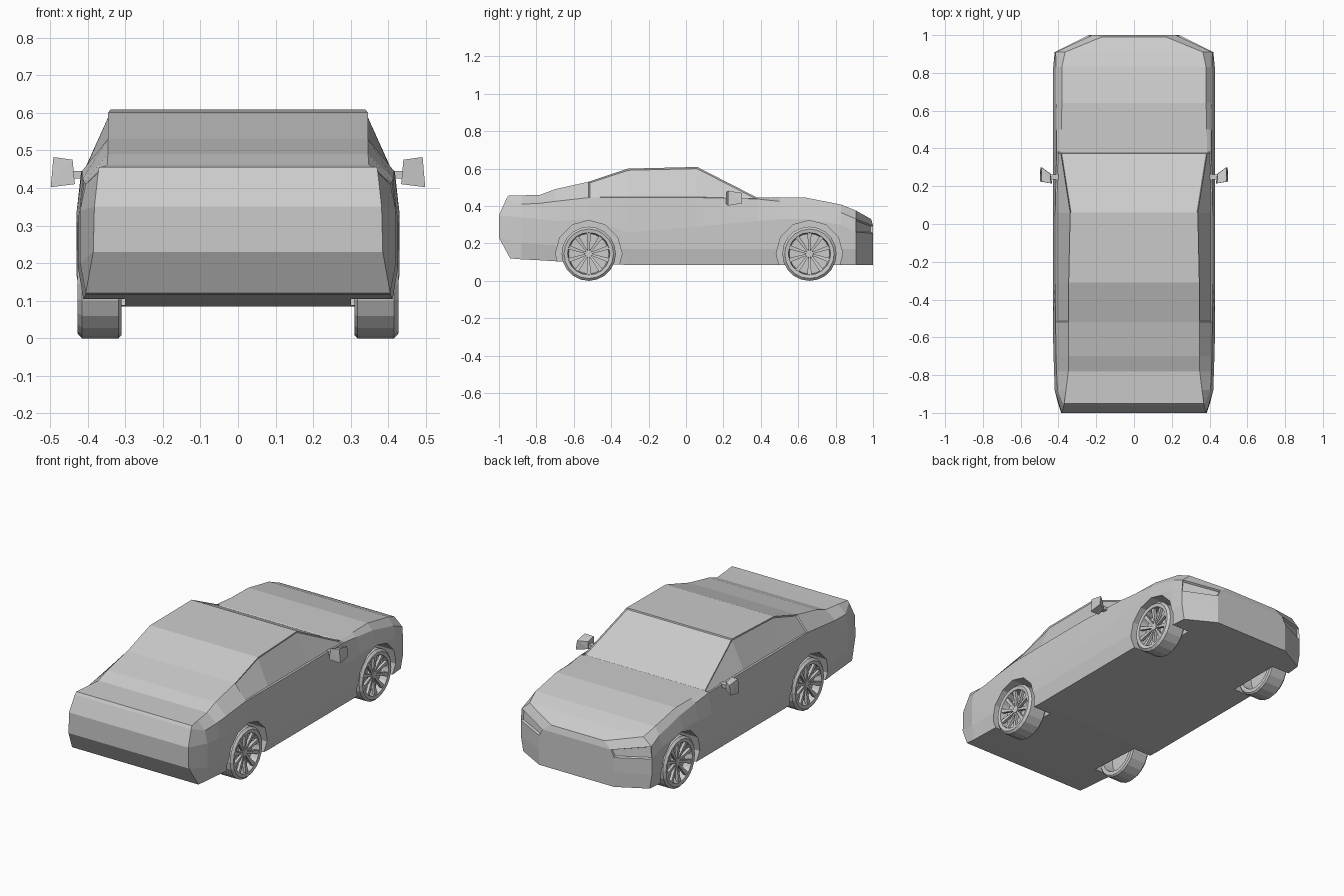
import bpy, bmesh
from math import pi, sin, cos
from mathutils import Vector

if "Cube" in bpy.data.objects:
    bpy.data.objects.remove(bpy.data.objects["Cube"])

WHEEL_Y, WHEEL_Z = (-0.52, 0.66), 0.145


def make_object(name, bm, mirror=False):
    bmesh.ops.recalc_face_normals(bm, faces=bm.faces[:])
    me = bpy.data.meshes.new(name)
    bm.to_mesh(me)
    bm.free()
    ob = bpy.data.objects.new(name, me)
    bpy.context.collection.objects.link(ob)
    if mirror:
        ob.modifiers.new("Mirror", 'MIRROR')
    return ob


def add_hull(bm, points):
    """Convex solid through a few points."""
    vs = [bm.verts.new(p) for p in points]
    bmesh.ops.convex_hull(bm, input=vs)


def box_points(x0, x1, y0, y1, z0, z1):
    return [(x, y, z) for x in (x0, x1) for y in (y0, y1) for z in (z0, z1)]


def spin(bm, profile, cy, cz, n, closed=True):
    """Revolve an (x, radius) profile about an x-parallel axle."""
    rings = []
    for i in range(n):
        a = -pi / 2 + 2 * pi * i / n
        rings.append([bm.verts.new((x, cy + r * cos(a), cz + r * sin(a))) for x, r in profile])
    m = len(profile)
    for i in range(n):
        a, b = rings[i], rings[(i + 1) % n]
        for j in range(m if closed else m - 1):
            k = (j + 1) % m
            bm.faces.new((a[j], a[k], b[k], b[j]))
    return rings


# Body stations: y, floor z, side x, waist z, belt x, belt z, top x, top z
STATIONS = [
    (-0.88, 0.115, 0.420, 0.34, 0.405, 0.410, 0.360, 0.457),
    (-0.78, 0.110, 0.423, 0.33, 0.410, 0.415, 0.348, 0.460),
    (-0.70, 0.105, 0.426, 0.32, 0.413, 0.425, 0.346, 0.490),
    (-0.52, 0.095, 0.430, 0.33, 0.415, 0.445, 0.346, 0.530),
    (-0.31, 0.085, 0.430, 0.26, 0.417, 0.445, 0.346, 0.600),
    (0.06, 0.085, 0.430, 0.29, 0.417, 0.445, 0.338, 0.609),
    (0.38, 0.085, 0.430, 0.32, 0.410, 0.438, 0.388, 0.445),
    (0.50, 0.085, 0.430, 0.33, 0.410, 0.425, 0.384, 0.445),
    (0.64, 0.085, 0.430, 0.33, 0.412, 0.410, 0.382, 0.445),
    (0.83, 0.085, 0.428, 0.30, 0.412, 0.365, 0.382, 0.408),
    (0.91, 0.085, 0.420, 0.26, 0.415, 0.330, 0.365, 0.375),
]
rows = [[(.405, -.94, .12), (.385, -1, .23), (.382, -1, .35), (.372, -.96, .44), (.37, -.95, .455)]]
for y, zf, xs, zw, xb, zb, xt, zt in STATIONS:
    rows.append([(xs - .015, y, zf), (xs, y, zf + .085), (xs, y, zw), (xb, y, zb), (xt, y, zt)])
rows.append([(.24, 1, .085), (.24, 1, .17), (.24, 1, .255), (.22, 1, .295), (.17, .99, .33)])

# Body shell lofted through the stations, both sides at once
bm = bmesh.new()
R = [[bm.verts.new(p) for p in row] for row in rows]
L = [[bm.verts.new((-x, y, z)) for x, y, z in row] for row in rows]
windows, windshield, lamps = {1: [], -1: []}, [], []
for i in range(len(rows) - 1):
    for j in range(4):
        for s, G in ((1, R), (-1, L)):
            f = bm.faces.new((G[i][j], G[i][j + 1], G[i + 1][j + 1], G[i + 1][j]))
            if j == 3 and 4 <= i <= 6:
                windows[s].append(f)
            if j == 2 and i == len(rows) - 2:
                lamps.append(f)
    bm.faces.new((R[i][0], R[i + 1][0], L[i + 1][0], L[i][0]))
    top = bm.faces.new((R[i][4], R[i + 1][4], L[i + 1][4], L[i][4]))
    if i == 6:
        windshield.append(top)
for i in (0, -1):
    for j in range(4):
        bm.faces.new((R[i][j], R[i][j + 1], L[i][j + 1], L[i][j]))
bmesh.ops.recalc_face_normals(bm, faces=bm.faces[:])

# Recessed glass and headlights
for faces in (windows[1], windows[-1], windshield):
    bmesh.ops.inset_region(bm, faces=faces, thickness=0.007, depth=-0.006)
for f in lamps:
    bmesh.ops.inset_region(bm, faces=[f], thickness=0.007, depth=-0.012)
body = make_object("car_body", bm)

# Wheel arches cut from the body
bm = bmesh.new()
for s in (1, -1):
    for wy in WHEEL_Y:
        rings = spin(bm, [(s * 0.30, 0.178), (s * 0.5, 0.178)], wy, WHEEL_Z, 12, closed=False)
        for k in (0, 1):
            bm.faces.new([r[k] for r in rings])
cutter = make_object("arch_cutter", bm)
cutter.hide_render = True
mod = body.modifiers.new("Arches", 'BOOLEAN')
mod.operation, mod.solver, mod.object = 'DIFFERENCE', 'EXACT', cutter
bpy.context.view_layer.objects.active = body
bpy.ops.object.modifier_apply(modifier=mod.name)
bpy.data.objects.remove(cutter)

# Wheels: tyre ring, dished rim, spokes and hub
TYRE = [(.31, .115), (.31, .137), (.318, .145), (.415, .145), (.427, .132), (.424, .113), (.375, .107)]
for name, wy in zip(("rear", "front"), WHEEL_Y):
    bm = bmesh.new()
    spin(bm, TYRE, wy, WHEEL_Z, 20)
    make_object(name + "_tyres", bm, True)

    bm = bmesh.new()
    rings = spin(bm, [(.372, .109), (.380, .109)], wy, WHEEL_Z, 20, closed=False)
    for k in (0, 1):
        bm.faces.new([r[k] for r in rings])
    for i in range(10):
        a = 2 * pi * (i + .5) / 10
        u, v = Vector((0, cos(a), sin(a))), Vector((0, -sin(a), cos(a)))
        c = Vector((0, wy, WHEEL_Z))
        add_hull(bm, [c + Vector((x, 0, 0)) + u * r + v * w * t
                      for r, w, xo in ((.015, .005, .408), (.111, .011, .421))
                      for t in (-1, 1) for x in (xo - .016, xo)])
    rings = spin(bm, [(.38, .024), (.411, .02)], wy, WHEEL_Z, 10, closed=False)
    bm.faces.new([r[1] for r in rings])
    make_object(name + "_rims", bm, True)

# Door mirrors: tapered housing on a short stalk
bm = bmesh.new()
add_hull(bm, [(.434, .215, .41), (.440, .215, .475), (.498, .225, .402), (.491, .225, .482),
              (.440, .265, .42), (.443, .265, .462), (.496, .300, .415), (.488, .300, .47)])
add_hull(bm, box_points(.40, .45, .235, .262, .425, .445))
make_object("door_mirrors", bm, True)
